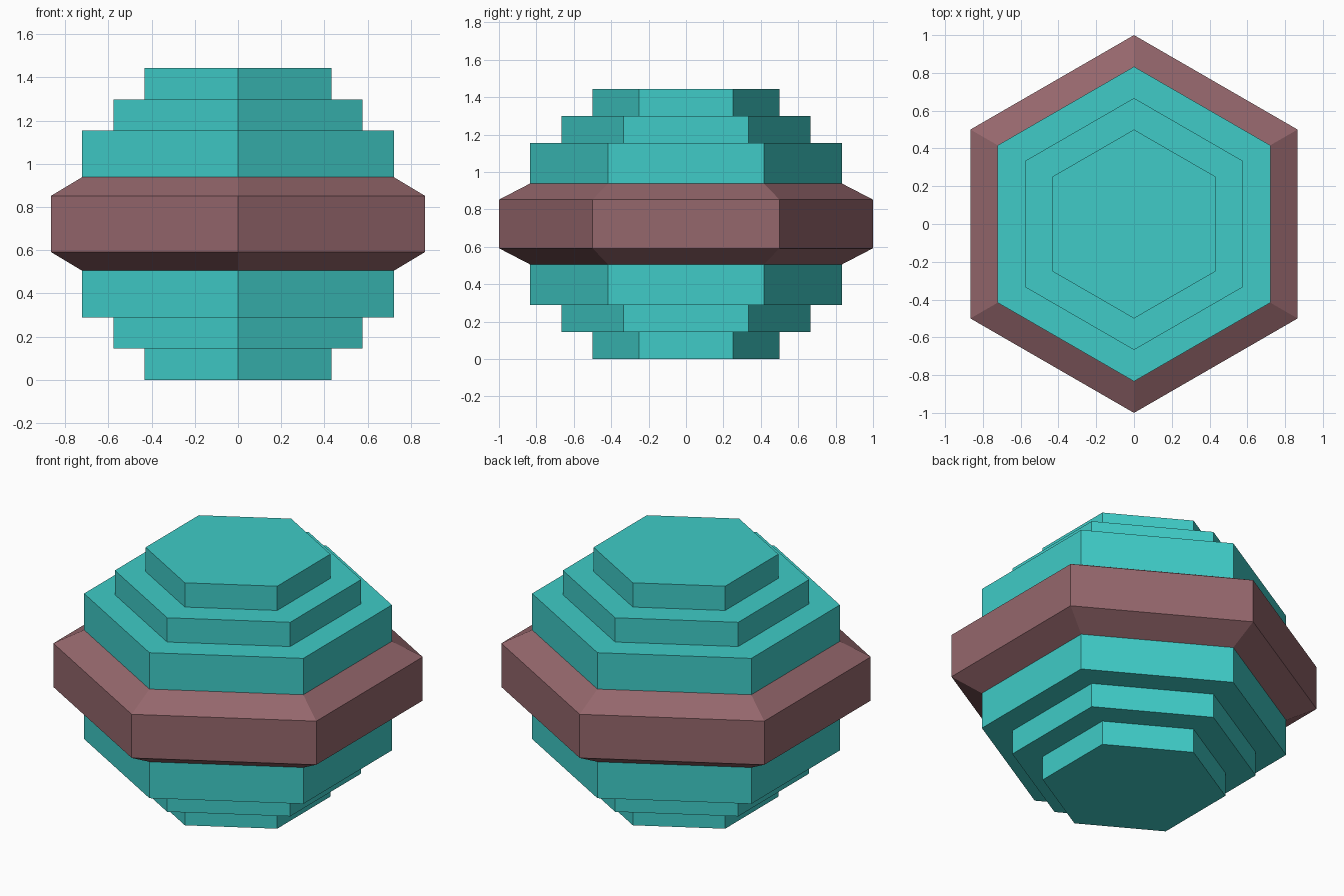
import bpy, bmesh, math

if "Cube" in bpy.data.objects:
    bpy.data.objects.remove(bpy.data.objects["Cube"])

SIDES = 6
MID = 0.7217  # half of the total height


def material(name, color):
    m = bpy.data.materials.new(name)
    m.diffuse_color = (*color, 1.0)
    m.use_nodes = True
    m.node_tree.nodes["Principled BSDF"].inputs["Base Color"].default_value = m.diffuse_color
    return m


def lathe(name, profile, mat, ring=False):
    """Turn an (r, z) profile into a six-sided solid, capped or closed as a ring."""
    bm = bmesh.new()
    loops = []
    for r, z in profile:
        angles = [math.pi / 2 + i * math.tau / SIDES for i in range(SIDES)]
        loops.append([bm.verts.new((r * math.cos(a), r * math.sin(a), z)) for a in angles])
    pairs = list(zip(loops, loops[1:]))
    if ring:
        pairs.append((loops[-1], loops[0]))
    else:
        bm.faces.new(loops[0])
        bm.faces.new(loops[-1])
    for lo, hi in pairs:
        for i in range(SIDES):
            j = (i + 1) % SIDES
            bm.faces.new((lo[i], lo[j], hi[j], hi[i]))
    bmesh.ops.recalc_face_normals(bm, faces=bm.faces[:])
    mesh = bpy.data.meshes.new(name)
    bm.to_mesh(mesh)
    bm.free()
    mesh.materials.append(mat)
    obj = bpy.data.objects.new(name, mesh)
    bpy.context.collection.objects.link(obj)
    return obj


def mirrored(half):
    """Complete a lower-half profile by reflecting it about mid height."""
    return half + [(r, 2 * MID - z) for r, z in reversed(half)]


teal = material("teal", (0.05, 0.60, 0.57))
mauve = material("mauve", (0.30, 0.135, 0.15))

# Stepped core, three tiers below and above the middle
steps = [(0.5, 0.0), (0.5, 0.1443), (0.6667, 0.1443), (0.6667, 0.2887), (0.8333, 0.2887)]
lathe("stepped_core", mirrored(steps), teal)

# Chamfered band around the middle, its inner wall hidden in the core
band = [(0.80, 0.5052), (0.8333, 0.5052), (1.0, 0.5918)]
lathe("middle_band", mirrored(band), mauve, ring=True)
